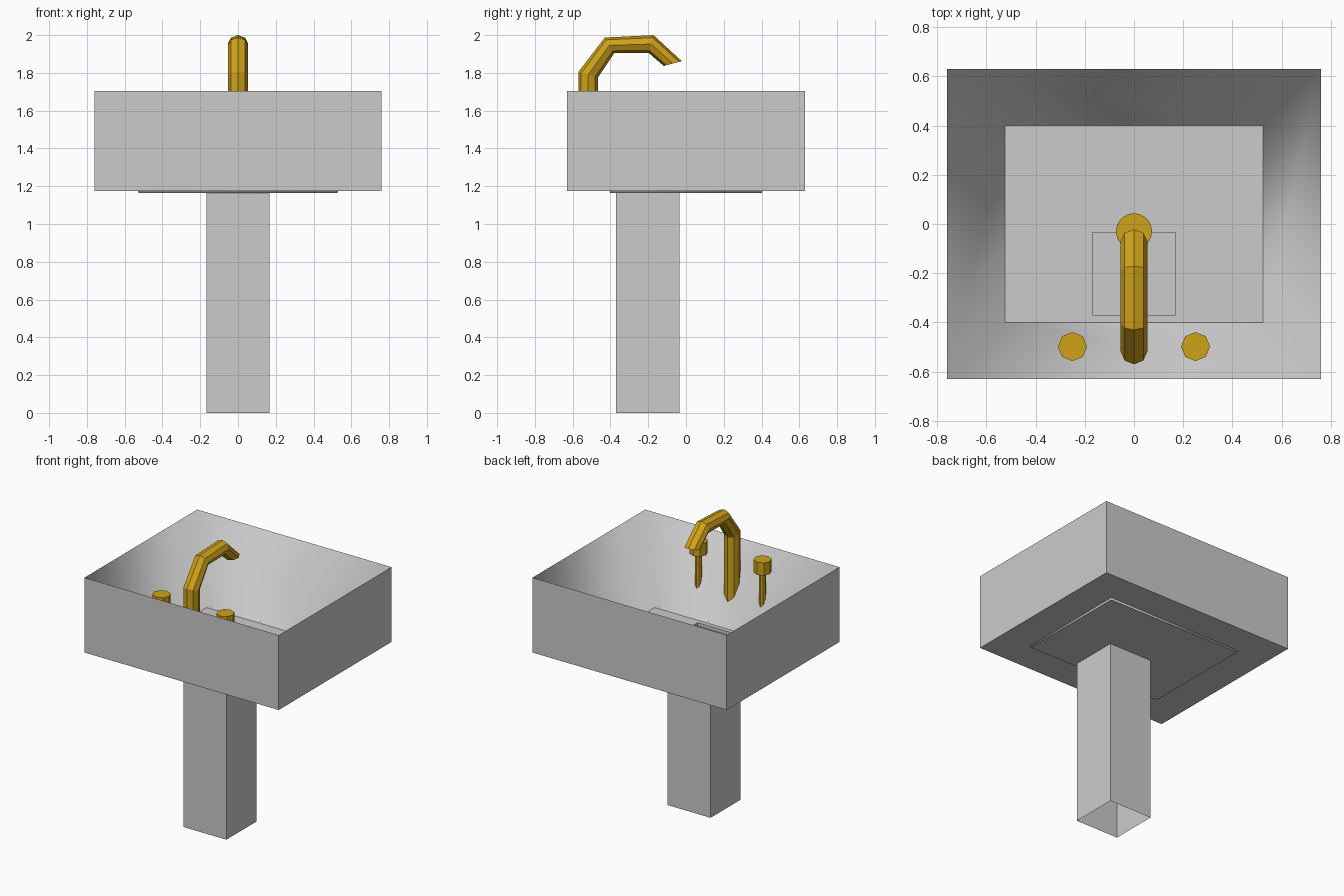
import bpy, bmesh
from math import sin, cos, pi

if "Cube" in bpy.data.objects:
    bpy.data.objects.remove(bpy.data.objects["Cube"])

gold = bpy.data.materials.new("gold")
gold.diffuse_color = (0.62, 0.36, 0.01, 1)
gold.use_nodes = True
gold.node_tree.nodes["Principled BSDF"].inputs["Base Color"].default_value = gold.diffuse_color


def rect(hx, y0, y1, z):
    return [(-hx, y0, z), (hx, y0, z), (hx, y1, z), (-hx, y1, z)]


def loft(name, rings, caps=(), mat=None, smooth=False, fix=False):
    """Bridge successive rings of points; caps lists ring numbers to fill."""
    bm = bmesh.new()
    rows = [[bm.verts.new(p) for p in r] for r in rings]
    for a, b in zip(rows, rows[1:]):
        n = len(a)
        for i in range(n):
            j = (i + 1) % n
            bm.faces.new((a[i], b[i], b[j], a[j]))
    for c in caps:
        bm.faces.new(rows[c])
    if fix:
        bmesh.ops.recalc_face_normals(bm, faces=bm.faces[:])
    for f in bm.faces:
        f.smooth = smooth
    me = bpy.data.meshes.new(name)
    bm.to_mesh(me)
    bm.free()
    ob = bpy.data.objects.new(name, me)
    bpy.context.collection.objects.link(ob)
    if mat:
        me.materials.append(mat)
    return ob


def circle(x, y, z, r, n, turn=0.0):
    return [(x + r * cos(2 * pi * i / n + turn), y + r * sin(2 * pi * i / n + turn), z)
            for i in range(n)]


# Basin: square outer shell, sloping smooth bowl, floor with a recessed opening
RIM, UNDER, FLOOR = 1.705, 1.175, 1.163
rim = rect(0.76, -0.63, 0.63, RIM)
floor_edge = rect(0.525, -0.40, 0.40, FLOOR)
opening = rect(0.168, -0.37, -0.035, FLOOR)
loft("basin_shell", [rim, rect(0.76, -0.63, 0.63, UNDER), rect(0.53, -0.405, 0.405, UNDER)])
loft("basin_bowl", [floor_edge, rim], smooth=True)
loft("basin_floor", [opening, floor_edge])

# Pedestal: open underneath, closed just below the basin floor
loft("pedestal", [opening, rect(0.168, -0.37, -0.035, 1.14),
                  rect(0.168, -0.37, -0.035, 0)], caps=(1,))

# Spout: eight-sided tube, each ring given by its outer and inner (y, z) points
sections = [((-0.57, 1.30), (-0.466, 1.30)),
            ((-0.57, 1.805), (-0.466, 1.775)),
            ((-0.43, 1.987), (-0.38, 1.905)),
            ((-0.172, 2.0), (-0.197, 1.905)),
            ((-0.022, 1.862), (-0.118, 1.837))]
rings = []
for (oy, oz), (iy, iz) in sections:
    cy, cz, dy, dz = (oy + iy) / 2, (oz + iz) / 2, (oy - iy) / 2, (oz - iz) / 2
    rings.append([(0.054 * sin(k * pi / 4), cy + dy * cos(k * pi / 4), cz + dz * cos(k * pi / 4))
                  for k in range(8)])
loft("spout", rings, caps=(0, -1), mat=gold, fix=True)

# Tap handles: thin stem widening into an octagonal knob
for side, x in (("left", -0.25), ("right", 0.25)):
    profile = [(0.022, 1.33), (0.022, 1.585), (0.059, 1.585), (0.059, 1.675)]
    loft(side + "_handle", [circle(x, -0.498, z, r, 8) for r, z in profile],
         caps=(0, -1), mat=gold, fix=True)

# Drain disc on the basin floor
loft("drain", [circle(0, -0.03, z, 0.073, 32) for z in (1.164, 1.178)],
     caps=(0, -1), mat=gold, fix=True)
